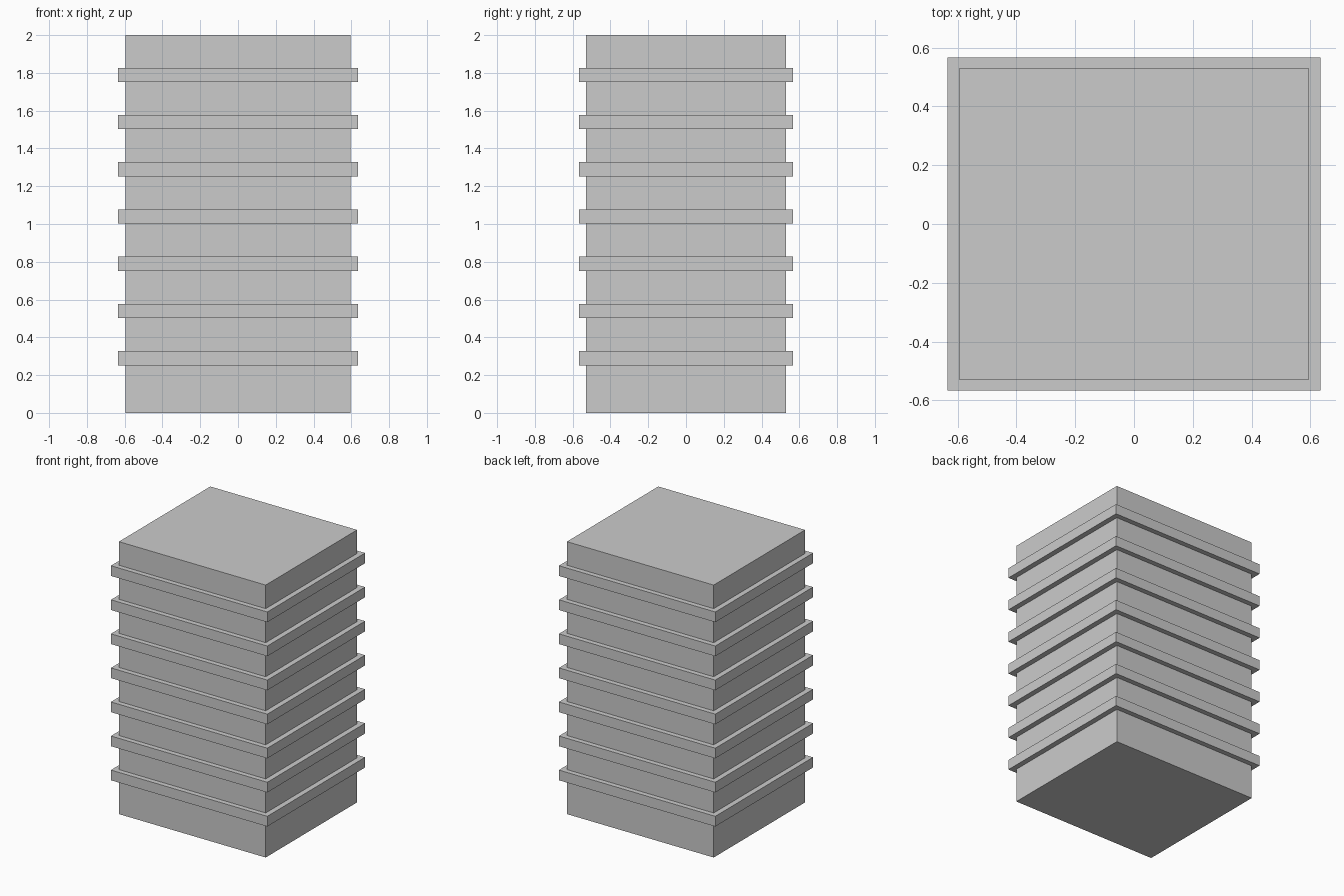
import bpy
import bmesh
from mathutils import Matrix, Vector

if "Cube" in bpy.data.objects:
    bpy.data.objects.remove(bpy.data.objects["Cube"])


def box(name, half_x, half_y, z0, z1):
    bm = bmesh.new()
    size = Vector((half_x * 2, half_y * 2, z1 - z0))
    bmesh.ops.create_cube(
        bm, size=1.0,
        matrix=Matrix.LocRotScale(Vector((0, 0, (z0 + z1) / 2)), None, size))
    mesh = bpy.data.meshes.new(name)
    bm.to_mesh(mesh)
    bm.free()
    obj = bpy.data.objects.new(name, mesh)
    bpy.context.collection.objects.link(obj)
    return obj


# Main tower block
box("tower_body", 0.596, 0.53, 0.0, 2.0)

# Seven evenly spaced floor ledges wrapping the block
for i in range(1, 8):
    z = i * 0.25
    box(f"floor_ledge_{i}", 0.635, 0.567, z + 0.002, z + 0.077)
